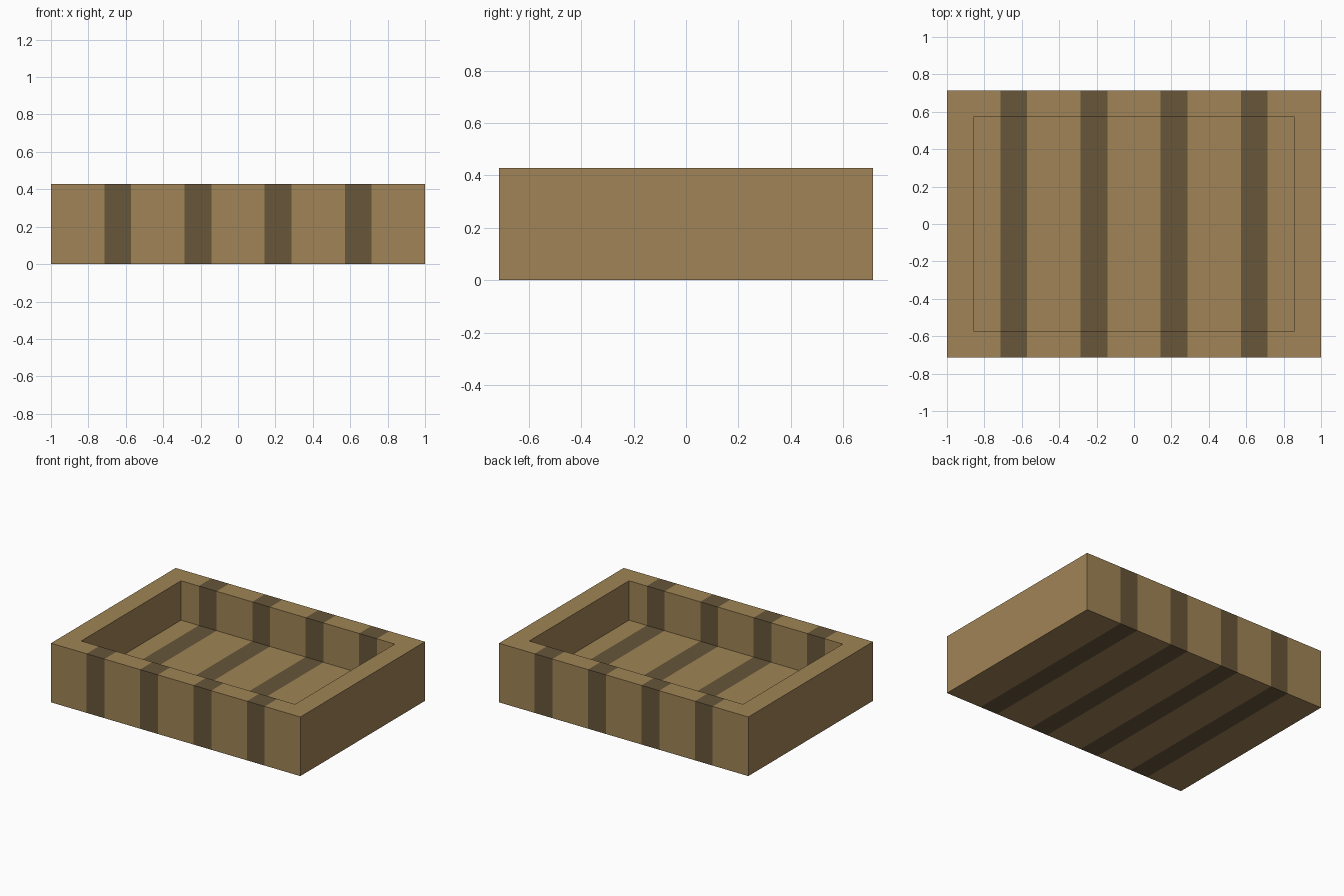
import bpy
import bmesh
from mathutils import Vector

if "Cube" in bpy.data.objects:
    bpy.data.objects.remove(bpy.data.objects["Cube"], do_unlink=True)

U = 1 / 7                                # wall thickness, the tray's module
LENGTH, WIDTH, HEIGHT = 14 * U, 10 * U, 3 * U
STRIPE_CENTRES = [-4.5 * U, -1.5 * U, 1.5 * U, 4.5 * U]


def make_material(name, colour):
    mat = bpy.data.materials.new(name)
    mat.use_nodes = True
    mat.diffuse_color = (*colour, 1)
    mat.node_tree.nodes["Principled BSDF"].inputs["Base Color"].default_value = (*colour, 1)
    return mat


# Solid block standing on the ground
bm = bmesh.new()
bmesh.ops.create_cube(bm, size=1)
bmesh.ops.scale(bm, vec=(LENGTH, WIDTH, HEIGHT), verts=bm.verts)
bmesh.ops.translate(bm, vec=(0, 0, HEIGHT / 2), verts=bm.verts)

# Rim and sunken floor
top = max(bm.faces, key=lambda f: f.calc_center_median().z)
bmesh.ops.inset_region(bm, faces=[top], thickness=U, use_even_offset=True)
pocket = bmesh.ops.extrude_discrete_faces(bm, faces=[top])["faces"][0]
bmesh.ops.translate(bm, vec=(0, 0, -2 * U), verts=pocket.verts)

# Stripe edges cut right round the tray
for centre in STRIPE_CENTRES:
    for x in (centre - U / 2, centre + U / 2):
        bmesh.ops.bisect_plane(bm, geom=bm.verts[:] + bm.edges[:] + bm.faces[:],
                               plane_co=Vector((x, 0, 0)), plane_no=Vector((1, 0, 0)))

# Dark bands between the cuts
bmesh.ops.recalc_face_normals(bm, faces=bm.faces)
for face in bm.faces:
    x = face.calc_center_bounds().x
    face.material_index = int(any(abs(x - c) < U / 2 for c in STRIPE_CENTRES))

mesh = bpy.data.meshes.new("tray")
bm.to_mesh(mesh)
bm.free()
mesh.materials.append(make_material("light wood", (0.352, 0.231, 0.093)))
mesh.materials.append(make_material("dark wood", (0.136, 0.093, 0.042)))
bpy.context.collection.objects.link(bpy.data.objects.new("tray", mesh))
